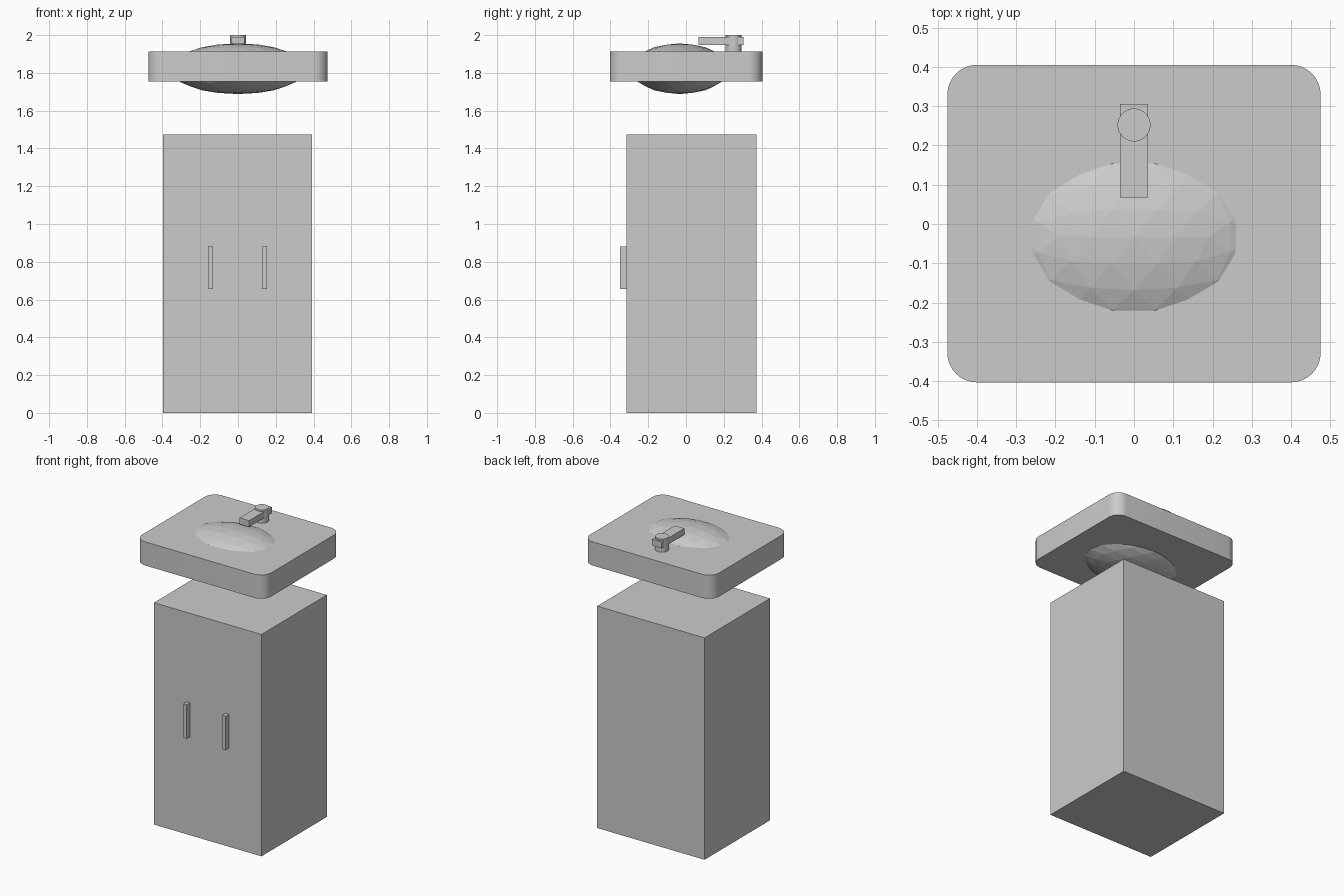
import bpy
import bmesh
import math
from mathutils import Matrix, Vector

default = bpy.data.objects.get("Cube")
if default:
    bpy.data.objects.remove(default, do_unlink=True)

# One plain grey for every part
COLOUR = (0.6, 0.6, 0.585, 1)
grey = bpy.data.materials.new("light_grey")
grey.use_nodes = True
grey.diffuse_color = COLOUR
grey.node_tree.nodes["Principled BSDF"].inputs["Base Color"].default_value = COLOUR


def finish(name, bm):
    bmesh.ops.recalc_face_normals(bm, faces=bm.faces)
    mesh = bpy.data.meshes.new(name)
    bm.to_mesh(mesh)
    bm.free()
    mesh.materials.append(grey)
    obj = bpy.data.objects.new(name, mesh)
    bpy.context.collection.objects.link(obj)
    return obj


def box(name, low, high, corner=0):
    """Box between two points; corner rounds its upright edges."""
    low, high = Vector(low), Vector(high)
    bm = bmesh.new()
    bmesh.ops.create_cube(bm, size=1)
    bmesh.ops.scale(bm, vec=high - low, verts=bm.verts)
    bmesh.ops.translate(bm, vec=(low + high) / 2, verts=bm.verts)
    if corner:
        upright = [e for e in bm.edges
                   if abs(e.verts[0].co.z - e.verts[1].co.z) > 0.01]
        bmesh.ops.bevel(bm, geom=upright, offset=corner, segments=8,
                        profile=0.5, affect='EDGES')
    return finish(name, bm)


def smooth(obj):
    bpy.ops.object.select_all(action='DESELECT')
    obj.select_set(True)
    bpy.context.view_layer.objects.active = obj
    bpy.ops.object.shade_smooth_by_angle(angle=math.radians(30))


# Cabinet with two upright handles on its front
box("cabinet", (-0.397, -0.315, 0), (0.393, 0.372, 1.475))
for name, x in (("right_handle", -0.145), ("left_handle", 0.14)):
    box(name, (x - 0.013, -0.35, 0.655), (x + 0.013, -0.31, 0.88))

# Rounded countertop floating above the cabinet
smooth(box("countertop", (-0.475, -0.403, 1.755), (0.475, 0.405, 1.912), 0.075))

# Faceted basin: squashed icosphere with an edge, not a corner, at the top
bm = bmesh.new()
bmesh.ops.create_icosphere(bm, subdivisions=3, radius=1)
tilt = Matrix.Rotation(-math.atan(2) / 2, 4, 'Y')
place = Matrix.Translation((0, -0.033, 1.822)) @ Matrix.Diagonal((0.36, 0.258, 0.134, 1))
bmesh.ops.transform(bm, matrix=place @ tilt, verts=bm.verts)
finish("basin", bm)

# Tap: round post and flat spout
bm = bmesh.new()
bmesh.ops.create_cone(bm, cap_ends=True, segments=32, radius1=0.042,
                      radius2=0.042, depth=0.1,
                      matrix=Matrix.Translation((0, 0.252, 1.95)))
smooth(finish("tap_post", bm))
box("tap_spout", (-0.035, 0.067, 1.948), (0.035, 0.305, 1.99))
